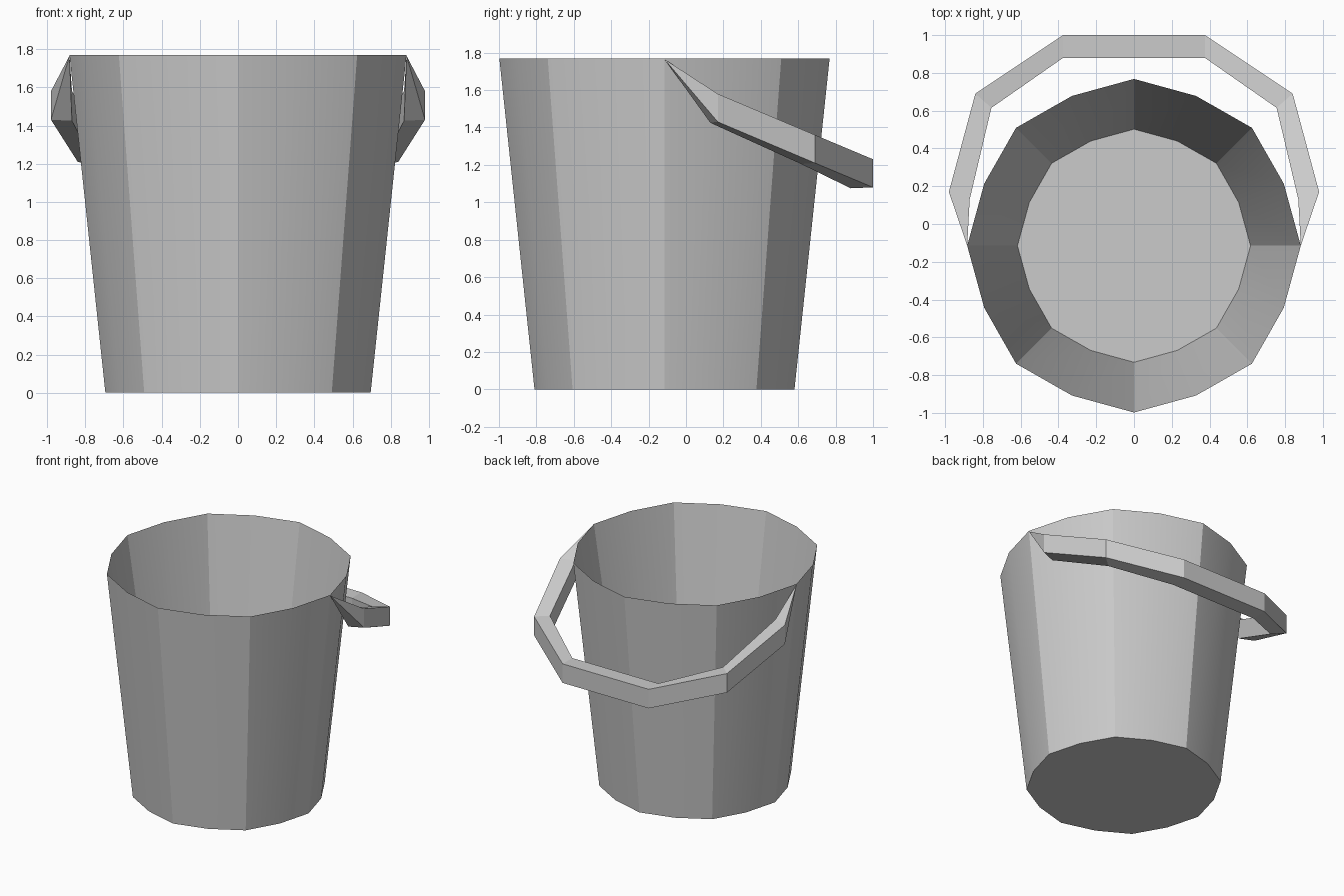
import bpy, bmesh
from math import sin, cos, pi, radians

if "Cube" in bpy.data.objects:
    bpy.data.objects.remove(bpy.data.objects["Cube"])

CY = -0.115  # bucket axis offset in y


def finish(bm, name):
    bmesh.ops.recalc_face_normals(bm, faces=bm.faces)
    mesh = bpy.data.meshes.new(name)
    bm.to_mesh(mesh)
    bm.free()
    obj = bpy.data.objects.new(name, mesh)
    bpy.context.collection.objects.link(obj)
    return obj


def bridge(bm, a, b):
    n = len(a)
    for i in range(n):
        j = (i + 1) % n
        bm.faces.new((a[i], a[j], b[j], b[i]))


# Bucket: 16-sided shell with knife-edge rim; every second corner is pulled in
bm = bmesh.new()
rings = []
for r, z in [(0.695, 0), (0.883, 1.77), (0.617, 0.08)]:
    ring = []
    for i in range(16):
        k = r * (0.972 if i % 2 else 1)
        a = i * pi / 8
        ring.append(bm.verts.new((k * cos(a), CY + k * sin(a), z)))
    rings.append(ring)
bridge(bm, rings[0], rings[1])
bridge(bm, rings[1], rings[2])
bm.faces.new(rings[0])
bm.faces.new(rings[2])
bucket = finish(bm, "bucket")
bpy.context.view_layer.objects.active = bucket
bucket.select_set(True)
bpy.ops.object.shade_smooth_by_angle(angle=radians(28))

# Handle: square-section bail tapering to a point at each side of the rim
# (outer x, outer y, inner x, inner y, top z, bottom z)
half = [(0.98, 0.17, 0.87, 0.13, 1.58, 1.43),
        (0.84, 0.69, 0.755, 0.615, 1.36, 1.21),
        (0.375, 1.0, 0.375, 0.88, 1.23, 1.08)]
stations = [(1, s) for s in half] + [(-1, s) for s in reversed(half)]
bm = bmesh.new()
sections = []
for m, (ox, oy, ix, iy, zt, zb) in stations:
    sections.append([bm.verts.new(p) for p in (
        (m * ox, oy, zt), (m * ox, oy, zb),
        (m * ix, iy, zb - 0.005), (m * ix, iy, zt))])
for a, b in zip(sections, sections[1:]):
    bridge(bm, a, b)
for x, sec in ((0.883, sections[0]), (-0.883, sections[-1])):
    tip = bm.verts.new((x, CY, 1.765))
    for i in range(4):
        bm.faces.new((tip, sec[i], sec[(i + 1) % 4]))
finish(bm, "handle")
